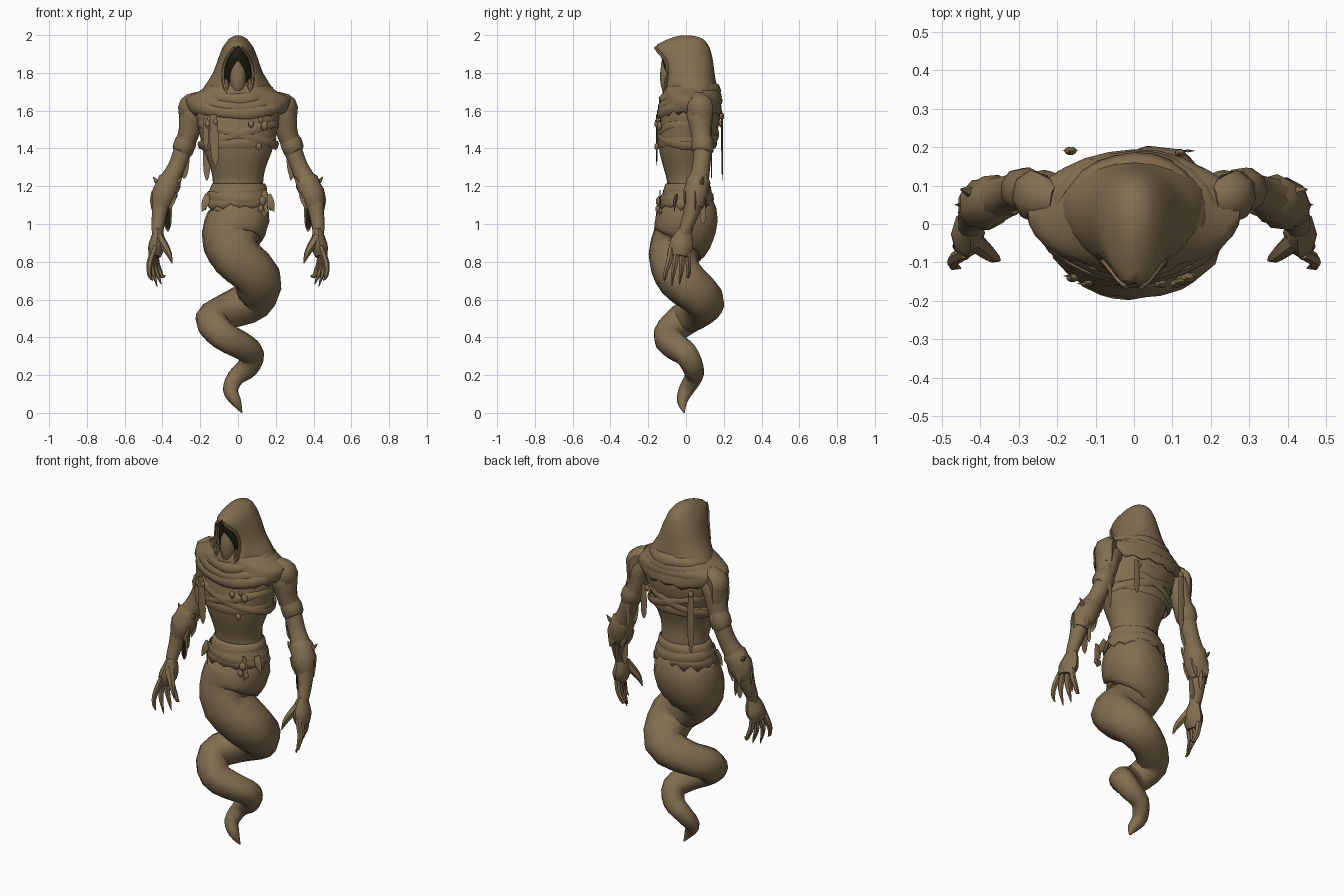
import bpy, bmesh, math, random
from mathutils import Vector

if "Cube" in bpy.data.objects:
    bpy.data.objects.remove(bpy.data.objects["Cube"])

random.seed(4)


def material(name, rgb):
    m = bpy.data.materials.new(name)
    m.diffuse_color = (*rgb, 1)
    m.use_nodes = True
    m.node_tree.nodes["Principled BSDF"].inputs["Base Color"].default_value = m.diffuse_color
    return m


BROWN = material("dusty_brown", (0.225, 0.157, 0.08))
DARK = material("hood_shadow", (0.012, 0.011, 0.005))


def finish(name, bm, mat=BROWN, thick=0, angle=50):
    bmesh.ops.recalc_face_normals(bm, faces=bm.faces)
    me = bpy.data.meshes.new(name)
    bm.to_mesh(me)
    bm.free()
    ob = bpy.data.objects.new(name, me)
    bpy.context.collection.objects.link(ob)
    me.materials.append(mat)
    if thick:
        mod = ob.modifiers.new("thickness", 'SOLIDIFY')
        mod.thickness = thick
        mod.offset = -1
    bpy.ops.object.select_all(action='DESELECT')
    bpy.context.view_layer.objects.active = ob
    ob.select_set(True)
    bpy.ops.object.shade_smooth_by_angle(angle=math.radians(angle))
    return ob


def skin(bm, rings, wrap=True, closed=False, cap=True):
    """Bridge point rings into a surface."""
    vs = [[bm.verts.new(p) for p in r] for r in rings]
    n = len(vs[0])
    for a, b in zip(vs, vs[1:] + vs[:1] if closed else vs[1:]):
        for i in range(n if wrap else n - 1):
            j = (i + 1) % n
            bm.faces.new((a[i], a[j], b[j], b[i]))
    if cap and not closed:
        bm.faces.new(vs[0])
        bm.faces.new(vs[-1])


def smooth_rows(rows, steps):
    """Catmull-Rom interpolation of any number tuples."""
    out = []
    for i in range(len(rows) - 1):
        a, b, c, d = (rows[max(i - 1, 0)], rows[i], rows[i + 1], rows[min(i + 2, len(rows) - 1)])
        for k in range(steps):
            t = k / steps
            out.append(tuple(0.5 * (2 * q + (r - p) * t + (2 * p - 5 * q + 4 * r - s) * t * t
                                    + (3 * q - p - 3 * r + s) * t ** 3) for p, q, r, s in zip(a, b, c, d)))
    return out + [rows[-1]]


def sweep(name, pts, sides=8, flat=1.0, ref=(1, 0, 0), steps=3, closed=False, twist=0, folds=0, mat=BROWN):
    """Tube along (x, y, z, radius) points; flat squashes the second axis."""
    pts = pts if closed else smooth_rows(pts, steps)
    pos = [Vector(p[:3]) for p in pts]
    u, rings, n = Vector(ref), [], len(pts)
    for i, p in enumerate(pos):
        nxt = pos[(i + 1) % n] if closed else pos[min(i + 1, n - 1)]
        prv = pos[i - 1] if closed else pos[max(i - 1, 0)]
        t = (nxt - prv).normalized()
        u = (u - t * t.dot(u)).normalized()
        v, r = t.cross(u), pts[i][3]
        ring = []
        for k in range(sides):
            a = math.tau * k / sides + twist * i
            s = r * (1 + folds * math.sin(4 * math.tau * k / sides))
            ring.append(p + u * s * math.cos(a) + v * s * flat * math.sin(a))
        rings.append(ring)
    bm = bmesh.new()
    skin(bm, rings, closed=closed)
    return finish(name, bm, mat)


def oval(z, w, yf, yb, a):
    return Vector((w * math.sin(a), (yf + yb) / 2 - (yb - yf) / 2 * math.cos(a), z))


def loft(name, rows, sides=20, steps=2, jag=0, cap=True, thick=0, mat=BROWN):
    """Stack of ovals (z, half width, front y, back y); jag tears the last row."""
    rings = [[oval(*r, math.tau * k / sides) for k in range(sides)] for r in smooth_rows(rows, steps)]
    for k, p in enumerate(rings[-1]):
        if jag:
            p.z += jag * (random.uniform(0.2, 1) if k % 2 else -random.uniform(0, 0.8))
    bm = bmesh.new()
    skin(bm, rings, cap=cap)
    return finish(name, bm, mat, thick)


def band(name, z, w, yf, yb, r, drop=0, tilt=0, flat=0.4, n=24):
    """Cloth band around the body, sagging at the front or tilted sideways."""
    pts = []
    for k in range(n):
        a = math.tau * k / n
        p = oval(z - drop * (0.5 + 0.5 * math.cos(a)) ** 2 + tilt * math.sin(a), w, yf, yb, a)
        pts.append((*p, r * (1 + 0.12 * math.sin(5 * a))))
    return sweep(name, pts, 6, flat, (0, 0, 1), closed=True)


def strip(name, x, y, z, length, w, ref=(1, 0, 0), lean=0, mat=BROWN, flat=.2):
    """Hanging rag with a pointed end."""
    sweep(name, [(x, y, z, w * 0.7), (x + lean * 0.4, y, z - length * 0.45, w),
                 (x + lean, y, z - length * 0.85, w * 0.8), (x + lean, y, z - length, w * 0.15)],
          4, flat, ref, 2, mat=mat)


def bead(name, x, y, z, r, tall=1.3):
    bm = bmesh.new()
    bmesh.ops.create_icosphere(bm, subdivisions=1, radius=r)
    for v in bm.verts:
        v.co = Vector((x, y, z)) + Vector((v.co.x, v.co.y * 0.7, v.co.z * tall))
    finish(name, bm)


# Spiral tail
sweep("spiral_tail", [
    (0, 0, 1.14, .13), (.005, .005, 1.04, .168), (-.035, -.02, .93, .164), (-.01, -.065, .83, .138),
    (.105, -.03, .715, .126), (.075, .09, .60, .111), (-.05, .065, .54, .095), (-.138, -.02, .49, .088),
    (-.08, -.095, .41, .08), (.02, -.06, .355, .073), (.074, .0, .31, .066), (.05, .037, .24, .058),
    (-.01, .04, .19, .048), (-.04, .0, .12, .04), (-.01, -.02, .06, .028), (.02, -.01, .002, .004)],
    sides=16, steps=3, twist=0.07, folds=0.035)

# Torso
loft("torso", [(1.06, .15, -.12, .13), (1.14, .145, -.11, .12), (1.22, .133, -.10, .115), (1.30, .147, -.12, .11),
               (1.38, .178, -.14, .13), (1.46, .20, -.145, .155), (1.54, .215, -.135, .178),
               (1.60, .225, -.12, .178), (1.66, .19, -.09, .16), (1.72, .10, -.05, .10)])

# Waist cloth
loft("waist_wrap", [(1.215, .137, -.108, .12), (1.16, .158, -.125, .137), (1.09, .182, -.142, .15)],
     sides=28, jag=.025, cap=False, thick=.008)
band("belt_upper", 1.185, .146, -.116, .127, .024, .02, .008, .3)
band("belt_lower", 1.14, .163, -.13, .14, .026, .01, -.012, .3)

# Shawl and cowl
loft("shawl", [(1.75, .14, -.10, .16), (1.70, .21, -.125, .168), (1.668, .275, -.12, .178),
               (1.62, .27, -.135, .188), (1.585, .245, -.148, .19)], sides=32, jag=.02, cap=False, thick=.008)
band("cowl_top", 1.715, .172, -.125, .165, .035, .06, flat=.55)
band("cowl_middle", 1.685, .212, -.135, .172, .032, .07, flat=.5)
band("cowl_bottom", 1.665, .248, -.145, .18, .028, .08, flat=.4)

# Chest wraps
band("chest_wrap", 1.43, .193, -.145, .155, .03, .0, .01, .3)
band("chest_sash_left", 1.475, .206, -.147, .168, .022, 0, .06, .35)
band("chest_sash_right", 1.475, .206, -.147, .168, .022, 0, -.06, .35)

# Hood with an open front
HOOD = [(1.66, .195, -.12, .165, .03), (1.72, .18, -.125, .163, .068), (1.80, .13, -.142, .151, .074),
        (1.88, .102, -.158, .14, .056), (1.935, .08, -.168, .124, .018), (1.965, .06, -.125, .105, 0),
        (1.986, .04, -.075, .078, 0), (1.998, .012, -.03, .025, 0)]
bm = bmesh.new()
rings = []
for z, w, yf, yb, gap in smooth_rows(HOOD, 2):
    t0 = math.asin(min(.92, max(gap, 0) / (w * .8))) if z < 1.945 else 0
    ring = []
    for k in range(21):
        a = t0 + (math.tau - 2 * t0) * k / 20
        p = oval(z, w, yf, yb, a)
        p.x *= 1 - .2 * math.cos(a)
        ring.append(p)
    rings.append(ring)
skin(bm, rings, wrap=False, cap=False)
bm.faces.new([v for v in bm.verts][-21:-1])
bmesh.ops.remove_doubles(bm, verts=bm.verts, dist=.0005)
finish("hood", bm, thick=.012)

# Hood rim
edge = [tuple(r[0]) + (.009,) for r in rings[:9]]
sweep("hood_rim_right", edge, 6, steps=1)
sweep("hood_rim_left", [(-x, y, z, r) for x, y, z, r in edge], 6, steps=1)

# Shadowed head and masked face
loft("head_shadow", [(1.66, .09, -.07, .10), (1.74, .10, -.095, .11), (1.82, .09, -.12, .11), (1.90, .07, -.13, .09),
                     (1.94, .035, -.11, .05)], 16, mat=DARK)
loft("face", [(1.67, .025, -.105, -.04), (1.72, .038, -.13, -.04), (1.78, .044, -.138, -.04),
              (1.83, .036, -.133, -.04), (1.865, .012, -.13, -.05)], 12)
for s, side in ((1, "right"), (-1, "left")):
    sweep("cheek_" + side, [(s * .06, -.085, 1.69, .014), (s * .062, -.10, 1.73, .018),
                            (s * .062, -.11, 1.77, .008)], 6)

# Arms, mirrored
for s, side in ((1, "right"), (-1, "left")):
    def limb(name, pts, *args, **kw):
        sweep(name + "_" + side, [(s * x, y, z, r) for x, y, z, r in pts], *args, **kw)

    limb("arm", [(.17, .05, 1.61, .06), (.235, .07, 1.585, .07), (.258, .08, 1.49, .058), (.288, .088, 1.40, .05),
                 (.325, .08, 1.30, .048), (.37, .062, 1.21, .056), (.405, .042, 1.12, .05), (.418, .022, 1.04, .04),
                 (.425, 0, .98, .034), (.425, -.01, .94, .03)], 10)
    limb("shoulder_cloth", [(.20, .06, 1.665, .04), (.255, .07, 1.63, .058), (.262, .08, 1.57, .05),
                            (.263, .083, 1.52, .045)], 8, 1.2)
    limb("upper_arm_band", [(.268, .085, 1.46, .052), (.28, .088, 1.43, .06), (.295, .088, 1.39, .058),
                            (.305, .085, 1.375, .048)], 9, steps=1)
    limb("elbow_wrap", [(.347, .07, 1.25, .05), (.362, .065, 1.225, .066), (.378, .058, 1.19, .064),
                        (.388, .052, 1.165, .07), (.402, .044, 1.12, .06), (.408, .04, 1.09, .05)], 9, steps=1)
    for k in range(5):
        a = k * math.tau / 5
        x, y = .395 + .052 * math.cos(a), .05 + .057 * math.sin(a)
        limb("elbow_rag_%d" % k, [(x - .01, y, 1.17, .022), (x, y, 1.12, .02), (x + .008, y, 1.075, .003)],
             4, .4, steps=1)
    limb("elbow_spike", [(.40, .07, 1.20, .02), (.43, .085, 1.225, .013), (.45, .09, 1.25, .002)], 5)
    limb("inner_elbow_spike", [(.34, .04, 1.20, .025), (.315, .035, 1.225, .015), (.30, .03, 1.25, .002)], 5)

    # Hand and clawed fingers
    limb("palm", [(.425, -.005, .97, .034), (.425, -.015, .93, .052), (.432, -.026, .88, .064),
                  (.442, -.035, .83, .048)], 8, .68, (0, 1, 0))
    for k in range(4):
        y, e, d = -.075 + .028 * k, -.105 + .04 * k, .022 * k
        low = (.70, .67, .68, .73)[k]
        limb("finger_%d" % k, [(.438, y, .88, .017), (.466 - d * .5, (y + e) / 2, .80, .017),
                               (.470 - d * .8, e, .755, .014), (.465 - d, e - .005, .72, .010),
                               (.45 - d, e - .01, low, .002)], 6, steps=2)
    limb("thumb", [(.42, -.04, .93, .028), (.39, -.065, .885, .023), (.365, -.085, .84, .016),
                   (.348, -.095, .79, .002)], 6, steps=2)

    # Rags hanging from the arm and waist, the front one with a dark face
    strip("forearm_rag_" + side, s * .372, .035, 1.17, .21, .022)
    strip("forearm_rag_shadow_" + side, s * .372, .029, 1.10, .13, .016, mat=DARK, flat=.12)
    strip("forearm_back_rag_" + side, s * .385, .09, 1.13, .13, .016, (0, 1, 0))
    strip("upper_arm_rag_" + side, s * .275, .07, 1.41, .17, .022, lean=s * .01)
    limb("waist_tatter", [(.15, -.05, 1.15, .026), (.172, -.06, 1.11, .022), (.192, -.06, 1.065, .002)], 4, .35)
strip("armpit_rag", .28, .135, 1.50, .27, .014)

# Back and chest rags
strip("back_short_rag", .14, .19, 1.55, .20, .02)
strip("back_long_rag", -.165, .192, 1.58, .35, .022)
strip("chest_rag", -.13, -.155, 1.58, .27, .024, lean=.01)
strip("chest_short_rag", -.17, -.135, 1.56, .16, .016)
strip("belt_rag", .14, -.138, 1.18, .14, .018)

# Charms on the chest, belt and back
for k, (x, y, z, r) in enumerate([(-.16, -.14, 1.53, .018), (-.12, -.155, 1.54, .015), (.07, -.155, 1.53, .018),
                                  (.14, -.14, 1.52, .022), (.11, -.155, 1.41, .018), (.12, -.15, 1.55, .014),
                                  (.13, -.145, 1.12, .022), (.12, -.15, 1.08, .018), (.15, -.135, 1.07, .015),
                                  (-.165, .19, 1.57, .018), (.12, .185, 1.53, .016)]):
    bead("charm_%d" % k, x, y, z, r)
